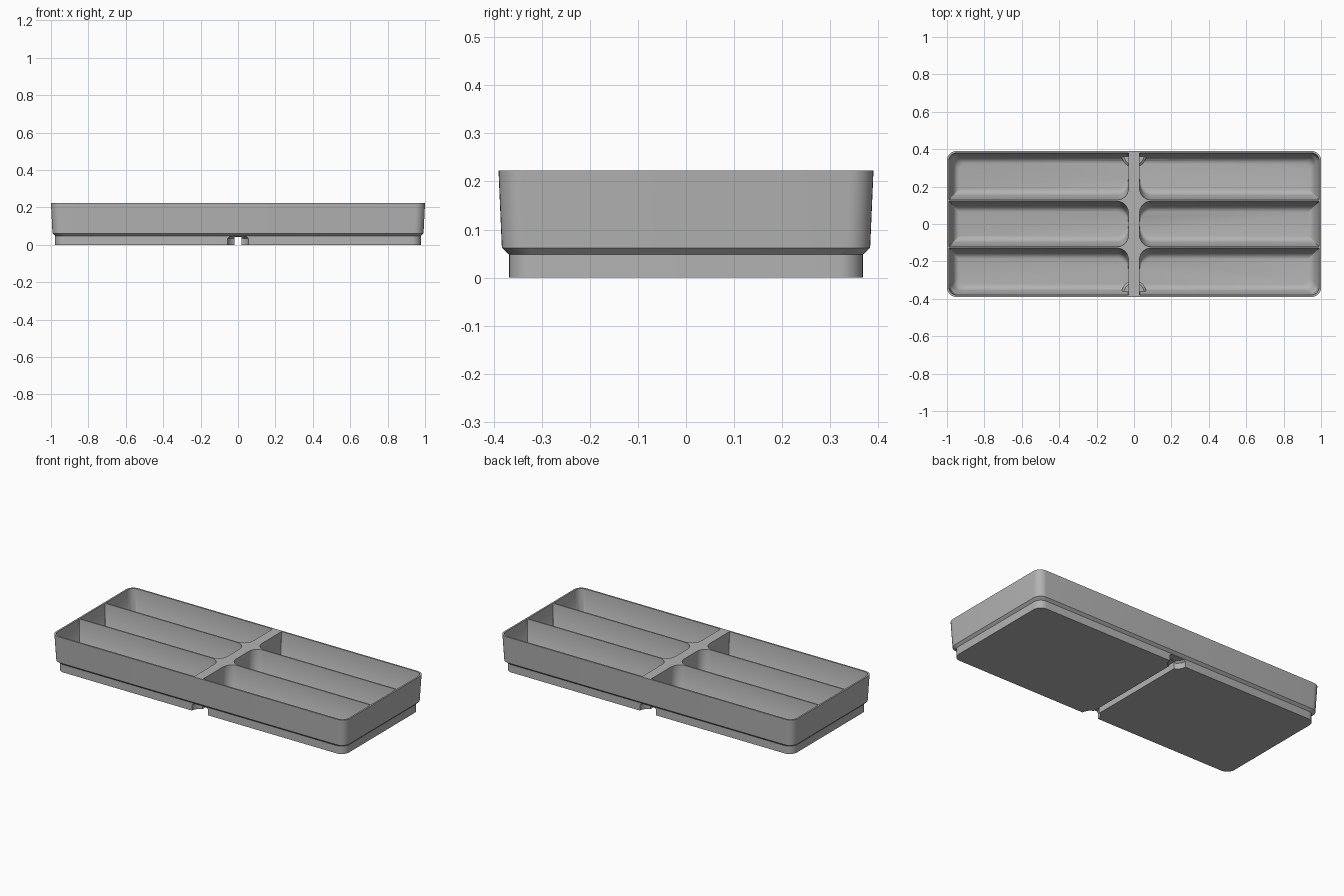
import bpy, bmesh
from math import sin, cos, pi

if "Cube" in bpy.data.objects:
    bpy.data.objects.remove(bpy.data.objects["Cube"])

grey = bpy.data.materials.new("plain grey")
grey.use_nodes = True
tone = (0.45, 0.45, 0.45, 1)
grey.diffuse_color = tone
grey.node_tree.nodes["Principled BSDF"].inputs["Base Color"].default_value = tone


def rounded_rect(x0, x1, y0, y1, radii, steps=8):
    """Corner order: (x1,y1), (x0,y1), (x0,y0), (x1,y0)."""
    corners = [(x1, y1, -1, -1), (x0, y1, 1, -1), (x0, y0, 1, 1), (x1, y0, -1, 1)]
    points = []
    for i, ((x, y, sx, sy), r) in enumerate(zip(corners, radii)):
        for k in range(steps + 1):
            a = pi / 2 * (i + k / steps)
            points.append((x + sx * r + r * cos(a), y + sy * r + r * sin(a)))
    return points


def circle(x, y, r, n=40):
    return [(x + r * cos(2 * pi * k / n), y + r * sin(2 * pi * k / n)) for k in range(n)]


def loft(name, sections):
    """Closed solid through matching outlines, given as (z, outline)."""
    bm = bmesh.new()
    rings = [[bm.verts.new((x, y, z)) for x, y in outline] for z, outline in sections]
    for a, b in zip(rings, rings[1:]):
        for i in range(len(a)):
            j = (i + 1) % len(a)
            bm.faces.new((a[i], a[j], b[j], b[i]))
    bm.faces.new(rings[0][::-1])
    bm.faces.new(rings[-1])
    bmesh.ops.recalc_face_normals(bm, faces=bm.faces)
    mesh = bpy.data.meshes.new(name)
    bm.to_mesh(mesh)
    bm.free()
    mesh.materials.append(grey)
    obj = bpy.data.objects.new(name, mesh)
    bpy.context.collection.objects.link(obj)
    return obj


def subtract(obj, cutters):
    for cutter in cutters:
        mod = obj.modifiers.new("cut", "BOOLEAN")
        mod.operation = "DIFFERENCE"
        mod.solver = "EXACT"
        mod.object = cutter
    graph = bpy.context.evaluated_depsgraph_get()
    mesh = bpy.data.meshes.new_from_object(obj.evaluated_get(graph))
    obj.modifiers.clear()
    obj.data = mesh
    for cutter in cutters:
        bpy.data.objects.remove(cutter)


def notch(side, grow, bottom):
    """Chamfered round recess centred on the front or back foot edge."""
    y, r = side * 0.368, 0.055 + grow
    return loft("notch_cutter", [(bottom, circle(0, y, r)), (0.035 + grow, circle(0, y, r)),
                                 (0.045 + grow, circle(0, y, r - 0.012))])


# Outer shell: recessed foot, sloping shoulder, slightly flared wall
def shell_outline(x, y):
    return rounded_rect(-x, x, -y, y, [0.05] * 4)


tray = loft("divided_tray", [(0, shell_outline(0.978, 0.368)), (0.048, shell_outline(0.978, 0.368)),
                             (0.062, shell_outline(0.992, 0.383)), (0.223, shell_outline(1.0, 0.39))])

# Compartment wall profile: (height, inset), upright wall into a curved floor edge
wall = [(0.012, 0.056), (0.015, 0.044), (0.024, 0.032), (0.038, 0.024), (0.055, 0.019), (0.075, 0.008),
        (0.223, 0), (0.26, -0.001)]
BIG, SHARP, RIM = 0.06, 0.003, 0.042


def compartment(side, row):
    y0, y1 = ((-0.38, -0.129), (-0.121, 0.121), (0.129, 0.38))[row + 1]
    sections = []
    for z, d in wall:
        # radii: outer back, inner back, inner front, outer front
        radii = [RIM if row == 1 else SHARP, SHARP if row == 1 else BIG,
                 SHARP if row == -1 else BIG, RIM if row == -1 else SHARP]
        ring = rounded_rect(0.03, 0.99 - d, y0 + d, y1 - d, radii)
        sections.append((z, [(side * x, y) for x, y in ring]))
    cutter = loft("compartment_cutter", sections)
    if row:
        subtract(cutter, [notch(row, 0.011, -0.05)])  # keeps material over the notch
    return cutter


pockets = [compartment(side, row) for side in (-1, 1) for row in (-1, 0, 1)]

# Underside channel with a notch at each end
channel = loft("channel_cutter", [(z, rounded_rect(-0.019, 0.019, -0.5, 0.5, [0.002] * 4, 1))
                                  for z in (-0.05, 0.042)])
subtract(tray, pockets + [channel, notch(1, 0, -0.05), notch(-1, 0, -0.05)])

bpy.ops.object.select_all(action="DESELECT")
tray.select_set(True)
bpy.context.view_layer.objects.active = tray
bpy.ops.object.shade_smooth_by_angle(angle=pi / 6)
